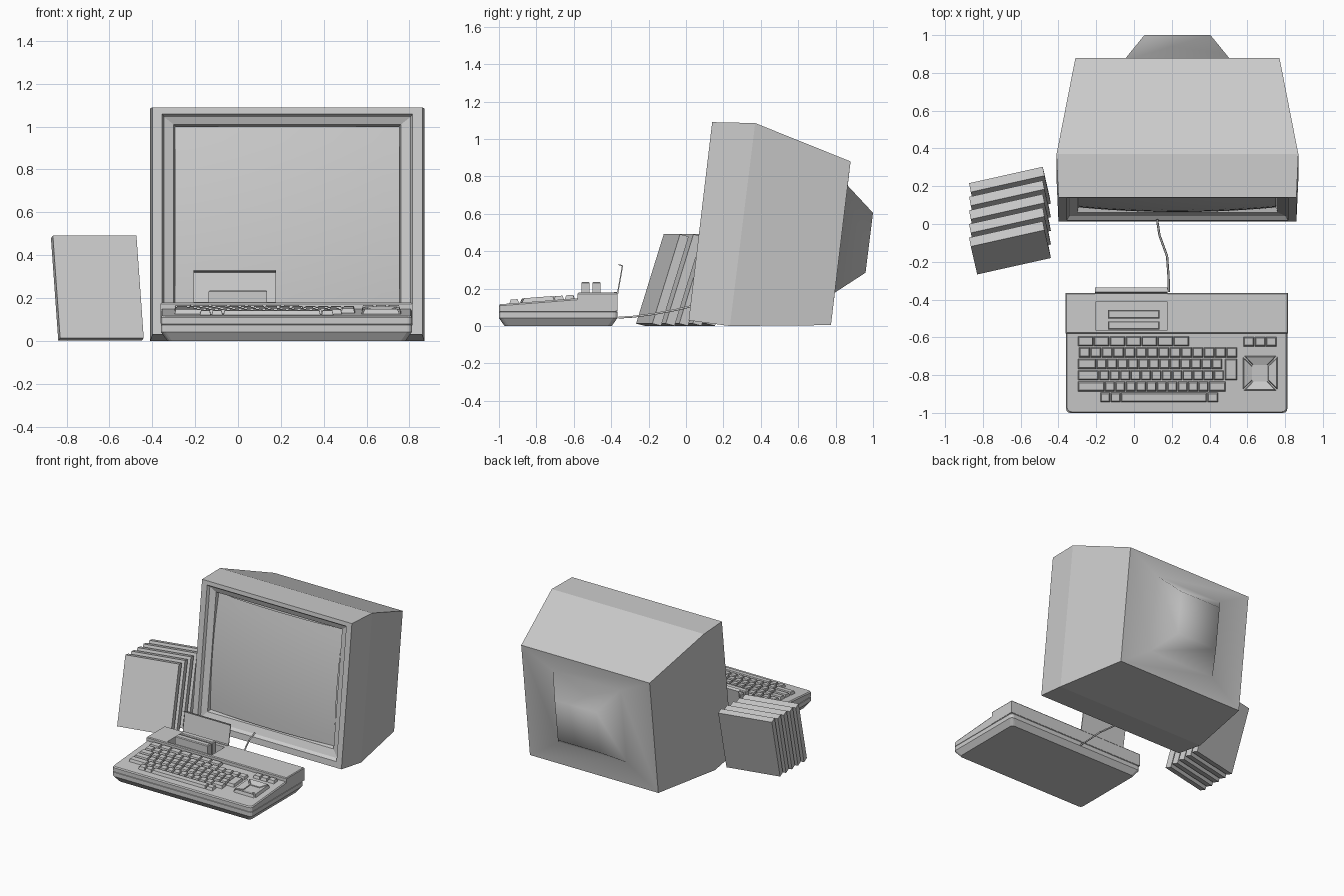
import bpy, bmesh, math
from mathutils import Vector, Matrix

if "Cube" in bpy.data.objects:
    bpy.data.objects.remove(bpy.data.objects["Cube"])

grey = bpy.data.materials.new("plain_grey")
grey.diffuse_color = (0.6, 0.6, 0.6, 1)
grey.use_nodes = True
grey.node_tree.nodes["Principled BSDF"].inputs["Base Color"].default_value = grey.diffuse_color


def finish(name, bm, recalc=True):
    if recalc:
        bmesh.ops.recalc_face_normals(bm, faces=bm.faces)
    me = bpy.data.meshes.new(name)
    bm.to_mesh(me)
    bm.free()
    me.materials.append(grey)
    ob = bpy.data.objects.new(name, me)
    bpy.context.collection.objects.link(ob)
    return ob


def loft(bm, rings, smooth_upto=0):
    """Skin closed rings of equal length and cap both ends."""
    vs = [[bm.verts.new(p) for p in r] for r in rings]
    n = len(vs[0])
    first = bm.faces.new(vs[0])
    first.smooth = smooth_upto > 0
    for i in range(len(vs) - 1):
        for k in range(n):
            f = bm.faces.new((vs[i][k], vs[i][(k + 1) % n],
                              vs[i + 1][(k + 1) % n], vs[i + 1][k]))
            f.smooth = i < smooth_upto
    bm.faces.new(vs[-1])


def rect(x0, x1, y0, y1, z):
    zf = z if callable(z) else (lambda y: z)
    return [(x0, y0, zf(y0)), (x1, y0, zf(y0)), (x1, y1, zf(y1)), (x0, y1, zf(y1))]


def box(bm, x0, x1, y0, y1, z0, z1):
    loft(bm, [rect(x0, x1, y0, y1, z0), rect(x0, x1, y0, y1, z1)])


# ---------------------------------------------------------------- monitor
CX = 0.23


def front_y(z):
    return 0.014 + 0.126 * (z - 0.03) / 1.06


def ring(half, top, bottom):
    (yt, zt), (yb, zb) = top, bottom
    return [(CX - half, yb, zb), (CX + half, yb, zb),
            (CX + half, yt, zt), (CX - half, yt, zt)]


def front_ring(half, z0, z1, depth):
    return ring(half, (front_y(z1) + depth, z1), (front_y(z0) + depth, z0))


bm = bmesh.new()
loft(bm, [
    ring(0.175, (1.0, 0.605), (0.96, 0.285)),      # tube cover end
    ring(0.285, (0.865, 0.75), (0.79, 0.175)),     # tube cover base
    ring(0.54, (0.88, 0.88), (0.775, 0.005)),      # back edge
    ring(0.64, (0.37, 1.085), (0.235, 0.0)),       # widest section
    front_ring(0.63, 0.03, 1.09, 0.0),             # front edge
    front_ring(0.585, 0.075, 1.06, 0.0),           # flat lip
    front_ring(0.575, 0.09, 1.045, 0.02),          # step
    front_ring(0.53, 0.14, 1.01, 0.035),           # sloped bezel
    front_ring(0.52, 0.15, 1.0, 0.08),             # screen opening
], smooth_upto=2)
finish("monitor_case", bm)

# bulged screen
bm = bmesh.new()
NX, NZ = 14, 12
grid = []
for j in range(NZ + 1):
    v = 2 * j / NZ - 1
    z = 0.575 + 0.425 * v
    row = []
    for i in range(NX + 1):
        u = 2 * i / NX - 1
        d = 0.06 - 0.05 * (1 - (u * u + v * v) / 2)
        row.append(bm.verts.new((CX + 0.523 * u, front_y(z) + d, z)))
    grid.append(row)
for j in range(NZ):
    for i in range(NX):
        f = bm.faces.new((grid[j][i], grid[j][i + 1], grid[j + 1][i + 1], grid[j + 1][i]))
        f.smooth = True
finish("screen", bm, recalc=False)

# ---------------------------------------------------------------- keyboard body
KX0, KX1, KY0, KY1 = -0.36, 0.812, -1.0, -0.367


def deck(y):
    return 0.116 + 0.078 * (y + 1.0)


def rounded(inset, z, r=0.022):
    zf = z if callable(z) else (lambda y: z)
    x0, x1, y0, y1 = KX0 + inset, KX1 - inset, KY0 + inset, KY1 - inset
    pts = []
    for cx, cy, a in ((x1 - r, y0 + r, -90), (x1 - r, y1 - r, 0),
                      (x0 + r, y1 - r, 90), (x0 + r, y0 + r, 180)):
        for k in range(4):
            t = math.radians(a + 30 * k)
            x, y = cx + r * math.cos(t), cy + r * math.sin(t)
            pts.append((x, y, zf(y)))
    return pts


bm = bmesh.new()
loft(bm, [rounded(0.03, 0.0), rounded(0.003, 0.038), rounded(0.0, 0.042),
          rounded(0.0, 0.074), rounded(0.004, 0.076),
          rounded(0.0, 0.078), rounded(0.0, lambda y: deck(y) - 0.008),
          rounded(0.006, deck)])
body = finish("keyboard_body", bm)

bm = bmesh.new()
loft(bm, [rect(KX0 - 0.002, KX1 + 0.002, -0.58, -0.365, 0.08),
          rect(KX0 - 0.002, KX1 + 0.002, -0.58, -0.365, 0.172),
          rect(KX0 + 0.003, KX1 - 0.003, -0.575, -0.37, 0.178)])
rear = finish("keyboard_rear_deck", bm)

# cartridge well cut through both parts
bm = bmesh.new()
box(bm, -0.2, 0.175, -0.565, -0.41, 0.1, 0.3)
cutter = finish("well_cutter", bm)
cutter.hide_render = True
for ob in (body, rear):
    mod = ob.modifiers.new("well", 'BOOLEAN')
    mod.operation = 'DIFFERENCE'
    mod.solver = 'EXACT'
    mod.object = cutter
    bpy.context.view_layer.objects.active = ob
    bpy.ops.object.modifier_apply(modifier=mod.name)
bpy.data.objects.remove(cutter)

# two cartridges in the well
bm = bmesh.new()
for y in (-0.537, -0.478):
    loft(bm, [rect(-0.138, 0.136, y - 0.022, y + 0.022, 0.1),
              rect(-0.138, 0.136, y - 0.022, y + 0.022, 0.23),
              rect(-0.132, 0.13, y - 0.017, y + 0.017, 0.236)])
finish("cartridges", bm)

# opened flap with a folded lip and hinge strip
bm = bmesh.new()
prof = [(-0.37, 0.17), (-0.343, 0.32), (-0.362, 0.326), (-0.36, 0.331),
        (-0.336, 0.324), (-0.363, 0.17)]
loft(bm, [[(x, y, z) for y, z in prof] for x in (-0.207, 0.178)])
box(bm, -0.207, 0.178, -0.385, -0.365, 0.17, 0.182)
finish("well_flap", bm)

# ---------------------------------------------------------------- keys


def key(bm, x0, x1, y0, y1, h=0.02):
    e, g = 0.007, 0.001
    loft(bm, [rect(x0 + g, x1 - g, y0 - g, y1 + g, lambda y: deck(y) - 0.004),
              rect(x0 + e, x1 - e, y0 + e, y1 - e, lambda y: deck(y) + h)])


def key_row(bm, x0, x1, n, y0, y1):
    w = (x1 - x0) / n
    for i in range(n):
        key(bm, x0 + i * w, x0 + (i + 1) * w, y0, y1)


bm = bmesh.new()
key_row(bm, -0.298, 0.292, 7, -0.647, -0.595)
key_row(bm, -0.292, 0.548, 14, -0.706, -0.653)
key(bm, -0.298, -0.2, -0.767, -0.714)
key_row(bm, -0.2, 0.467, 12, -0.767, -0.714)
key(bm, -0.298, -0.185, -0.827, -0.774)
key_row(bm, -0.185, 0.477, 12, -0.827, -0.774)
key(bm, 0.479, 0.547, -0.827, -0.714)
key(bm, -0.298, -0.155, -0.887, -0.834)
key_row(bm, -0.155, 0.395, 10, -0.887, -0.834)
key(bm, 0.395, 0.487, -0.887, -0.834)
key_row(bm, -0.18, -0.07, 2, -0.944, -0.893)
key(bm, -0.07, 0.387, -0.944, -0.893)
key(bm, 0.388, 0.447, -0.944, -0.893)
key_row(bm, 0.578, 0.757, 3, -0.648, -0.597)
finish("keys", bm)

# arrow pad: four trapezoid keys sloping in to a small square
bm = bmesh.new()
px, py = 0.668, -0.79
for k in range(4):
    rot = Matrix.Rotation(math.radians(90 * k), 3, 'Z')

    def pad(pts):
        out = []
        for x, y, h in pts:
            p = rot @ Vector((x, y, 0))
            out.append((px + p.x, py + p.y, deck(py + p.y) + h))
        return out
    loft(bm, [pad([(-0.088, -0.093, -0.004), (0.088, -0.093, -0.004),
                   (0.04, -0.042, -0.004), (-0.04, -0.042, -0.004)]),
              pad([(-0.076, -0.086, 0.022), (0.076, -0.086, 0.022),
                   (0.036, -0.044, 0.008), (-0.036, -0.044, 0.008)])])
loft(bm, [rect(px - 0.04, px + 0.04, py - 0.04, py + 0.04, lambda y: deck(y) - 0.004),
          rect(px - 0.04, px + 0.04, py - 0.04, py + 0.04, lambda y: deck(y) + 0.004)])
finish("arrow_pad", bm)

# ---------------------------------------------------------------- cable
cu = bpy.data.curves.new("cable", 'CURVE')
cu.dimensions = '3D'
cu.bevel_depth = 0.006
cu.bevel_resolution = 1
path = [(0.185, -0.36, 0.045), (0.183, -0.28, 0.05), (0.175, -0.17, 0.065),
        (0.135, -0.06, 0.085), (0.122, 0.025, 0.105)]
sp = cu.splines.new('POLY')
sp.points.add(len(path) - 1)
for p, c in zip(sp.points, path):
    p.co = (*c, 1)
cu.materials.append(grey)
bpy.context.collection.objects.link(bpy.data.objects.new("cable", cu))

# ---------------------------------------------------------------- leaning boxes
for i in range(5):
    bm = bmesh.new()
    u = Vector((0.39, 0.087, 0))             # width direction
    lean = Vector((-0.034, 0.148, 0.478))    # bottom to top
    thick = Vector((-0.009, 0.047, -0.012))  # front to back
    o = Vector((-0.83, -0.267 + 0.072 * i, 0.013))
    loft(bm, [[o + t * thick + s for s in (Vector(), u, u + lean, lean)] for t in (0, 1)])
    finish("leaning_box_%d" % (i + 1), bm)
